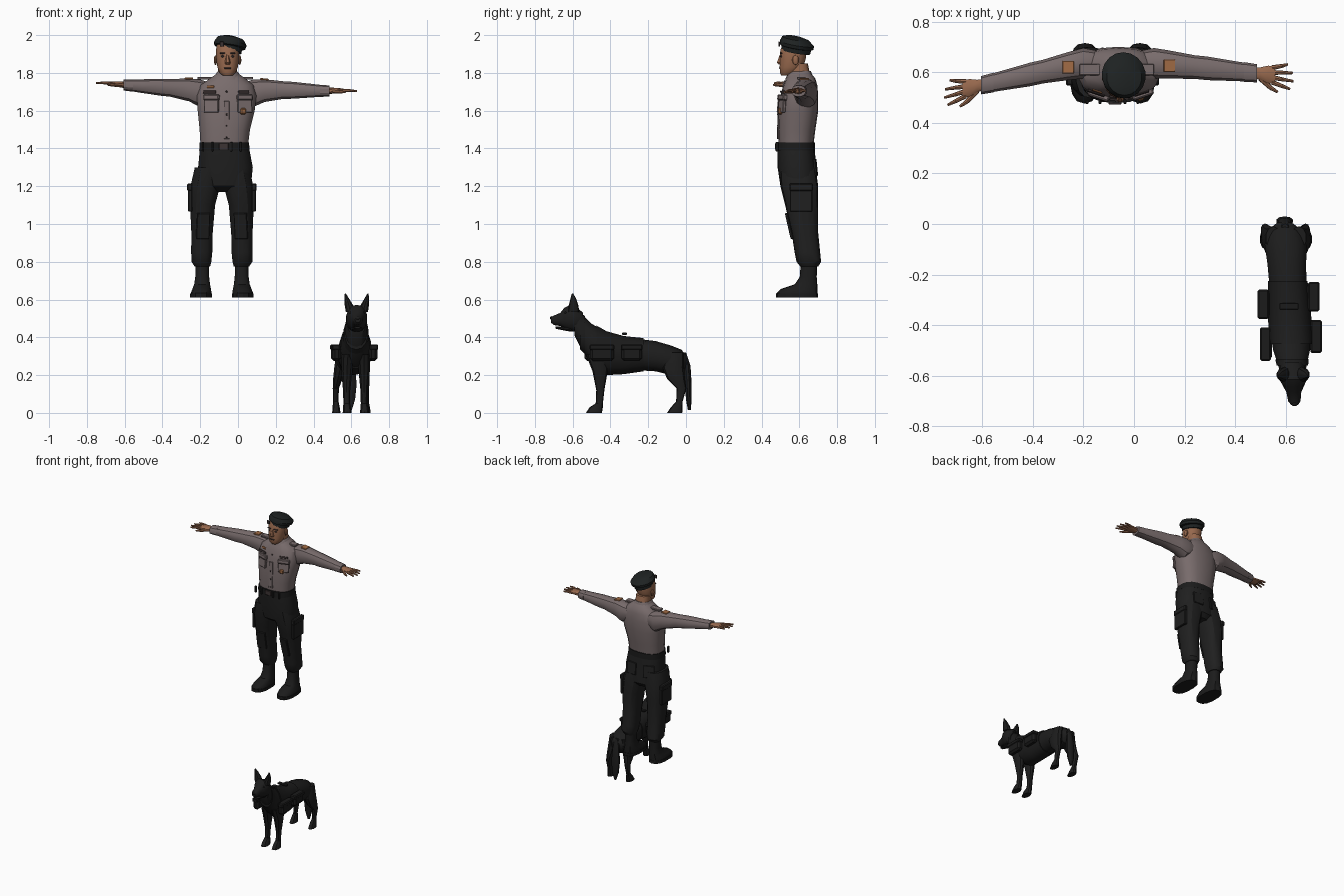
import bpy, bmesh, math
from mathutils import Vector, Matrix
from mathutils.bvhtree import BVHTree

cube = bpy.data.objects.get("Cube")
if cube:
    bpy.data.objects.remove(cube, do_unlink=True)


def material(name, r, g, b):
    m = bpy.data.materials.new(name)
    m.use_nodes = True
    m.diffuse_color = (r, g, b, 1)
    shader = m.node_tree.nodes["Principled BSDF"]
    shader.inputs["Base Color"].default_value = (r, g, b, 1)
    shader.inputs["Roughness"].default_value = 0.8
    return m


SHIRT = material("shirt grey", .19, .15, .15)
SKIN = material("skin brown", .31, .14, .075)
TROUSER = material("trouser black", .014, .014, .014)
LEATHER = material("leather black", .011, .011, .011)
BERET = material("beret charcoal", .013, .016, .016)
FUR = material("fur black", .012, .012, .012)
PATCH = material("patch orange", .36, .15, .06)
DARK = material("seam brown", .045, .033, .033)
made = []


def finish(name, bm, mat):
    bmesh.ops.recalc_face_normals(bm, faces=bm.faces)
    mesh = bpy.data.meshes.new(name)
    bm.to_mesh(mesh)
    tree = BVHTree.FromBMesh(bm)
    bm.free()
    mesh.materials.append(mat)
    ob = bpy.data.objects.new(name, mesh)
    bpy.context.collection.objects.link(ob)
    made.append(ob)
    return ob, tree


def loft(name, axis, rings, mat, sides=14, power=.8):
    """Skin rings given as (position, low u, high u, low v, high v)."""
    bm = bmesh.new()
    loops = []
    for pos, u0, u1, v0, v1 in rings:
        loop = []
        for i in range(sides):
            t = math.tau * (i + .5) / sides
            c, s = math.cos(t), math.sin(t)
            u = (u0 + u1) / 2 + (u1 - u0) / 2 * math.copysign(abs(c) ** power, c)
            v = (v0 + v1) / 2 + (v1 - v0) / 2 * math.copysign(abs(s) ** power, s)
            co = {"x": (pos, u, v), "y": (u, pos, v), "z": (u, v, pos)}[axis]
            loop.append(bm.verts.new(co))
        loops.append(loop)
    for a, b in zip(loops, loops[1:]):
        for i in range(sides):
            j = (i + 1) % sides
            bm.faces.new((a[i], a[j], b[j], b[i]))
    bm.faces.new(loops[0])
    bm.faces.new(loops[-1])
    return finish(name, bm, mat)


def box(name, loc, size, mat, rot=None, bevel=.2):
    bm = bmesh.new()
    bmesh.ops.create_cube(bm, size=1, matrix=Matrix.Diagonal((*size, 1)))
    bmesh.ops.bevel(bm, geom=bm.edges[:], offset=min(size) * bevel, segments=1, affect="EDGES")
    turn = rot.to_matrix().to_4x4() if rot else Matrix()
    bm.transform(Matrix.Translation(loc) @ turn)
    return finish(name, bm, mat)


def ball(name, loc, size, mat):
    bm = bmesh.new()
    bmesh.ops.create_uvsphere(bm, u_segments=10, v_segments=7, radius=1)
    bm.transform(Matrix.Translation(loc) @ Matrix.Diagonal((*size, 1)))
    return finish(name, bm, mat)


def rod(name, a, b, r1, r2, mat):
    a, b = Vector(a), Vector(b)
    bm = bmesh.new()
    bmesh.ops.create_cone(bm, cap_ends=True, segments=7, radius1=r1, radius2=r2, depth=(b - a).length)
    bm.transform(Matrix.Translation((a + b) / 2) @ (b - a).to_track_quat("Z", "Y").to_matrix().to_4x4())
    return finish(name, bm, mat)


def plate(tree, name, start, ray, w, h, mat, thick=.009):
    """Lay a thin plate on the surface hit by a ray."""
    hit, normal, _, _ = tree.ray_cast(Vector(start), Vector(ray))
    if hit:
        if normal.dot(Vector(ray)) > 0:
            normal = -normal
        box(name, hit, (w, h, thick), mat, normal.to_track_quat("Z", "Y"))


# Shirt and trouser seat
_, torso = loft("shirt_torso", "z", [
    (1.42, -.2, .055, .49, .675), (1.5, -.205, .065, .487, .685), (1.6, -.215, .09, .49, .7),
    (1.68, -.22, .1, .5, .7), (1.735, -.2, .085, .515, .695), (1.77, -.15, .04, .53, .685),
    (1.795, -.115, .005, .545, .665)], SHIRT, 18)
loft("shirt_collar", "z", [(1.765, -.13, .02, .525, .675), (1.8, -.115, .005, .54, .665),
                           (1.81, -.105, -.005, .55, .66)], SHIRT)
_, seat = loft("trouser_seat", "z", [
    (1.43, -.2, .055, .483, .678), (1.3, -.213, .08, .485, .69), (1.2, -.2, .07, .5, .695),
    (1.17, -.13, -.03, .54, .67)], TROUSER, 18)
loft("belt", "z", [(1.39, -.207, .063, .478, .683), (1.432, -.205, .06, .478, .683)], LEATHER, 18)
box("belt_buckle", (-.075, .477, 1.411), (.05, .01, .035), DARK)

# Shirt front details
FRONT = (0, 1, 0)
for x, side in ((-.14, "right"), (.035, "left")):
    plate(torso, side + "_chest_pocket", (x, 0, 1.635), FRONT, .08, .09, SHIRT, .016)
    plate(torso, side + "_pocket_flap", (x, 0, 1.67), FRONT, .086, .03, SHIRT, .026)
    plate(torso, side + "_pocket_seam", (x, 0, 1.654), FRONT, .08, .004, DARK, .022)
    box(side + "_epaulette", (x * 1.2 - .005, .61, 1.772), (.085, .045, .014), SHIRT)
plate(torso, "placket", (-.06, 0, 1.55), FRONT, .03, .2, SHIRT, .008)
for z in (1.46, 1.52, 1.58, 1.64, 1.7):
    plate(torso, "shirt_button", (-.06, 0, z), FRONT, .009, .009, DARK, .015)
plate(torso, "name_tag", (-.15, 0, 1.698), FRONT, .07, .016, DARK)
plate(torso, "ribbon_bar", (-.145, 0, 1.726), FRONT, .04, .013, PATCH)
plate(torso, "left_tag", (.03, 0, 1.698), FRONT, .06, .014, DARK)
plate(torso, "pocket_badge", (.025, 0, 1.597), FRONT, .03, .032, PATCH, .03)

# Sleeves and hands, each arm with its own sweep
for s, sy, sz, side in ((1, -.1, -.02, "left"), (-1, -.22, .06, "right")):
    def spot(d, dy=0, dz=0):
        k = max(0, d - .15)
        return Vector((-.06 + s * d, .635 + sy * k + dy, 1.712 + sz * k + dz))

    def arm_rings(table):
        rings = []
        for d, ry, rz, dz in table:
            p = spot(d, 0, dz)
            rings.append((p.x, p.y - ry, p.y + ry, p.z - rz, p.z + rz))
        return rings

    _, sleeve = loft(side + "_sleeve", "x", arm_rings([
        (.08, .05, .05, -.015), (.14, .062, .075, -.02), (.2, .057, .062, -.005), (.3, .048, .048, 0),
        (.35, .048, .046, 0), (.45, .041, .037, 0), (.53, .036, .029, 0)]), SHIRT, 12)
    loft(side + "_cuff", "x", arm_rings([(.495, .04, .033, 0), (.545, .037, .03, 0)]), SHIRT, 12)
    plate(sleeve, side + "_sleeve_patch", spot(.2, -.005, .3), (0, 0, -1), .05, .045, PATCH)
    loft(side + "_palm", "x", arm_rings([
        (.53, .022, .017, 0), (.56, .026, .016, .002), (.59, .036, .014, .003),
        (.618, .036, .011, .003)]), SKIN, 10)
    for i, tip in enumerate((.668, .687, .69, .677)):
        spread = .028 - .019 * i
        knuckle, middle = spot(.605, spread, .003), spot(.645, spread * 1.4, .005)
        rod(side + "_finger", knuckle, middle, .01, .008, SKIN)
        rod(side + "_fingertip", middle, spot(tip, spread * 1.7, .002), .008, .005, SKIN)
    rod(side + "_thumb", spot(.56, -.018), spot(.6, -.052, -.004), .012, .009, SKIN)
    rod(side + "_thumb_tip", spot(.6, -.052, -.004), spot(.628, -.066, -.004), .009, .005, SKIN)

# Neck, head and face
HX = -.055
loft("neck", "z", [(1.75, -.11, 0, .55, .665), (1.85, -.105, -.005, .545, .645)], SKIN)
loft("head", "z", [(z, HX - a, HX + a, y - b, y + b) for z, y, a, b in (
    (1.785, .53, .025, .025), (1.8, .542, .043, .046), (1.83, .558, .055, .063), (1.87, .565, .061, .069),
    (1.92, .57, .063, .072), (1.96, .575, .055, .06))], SKIN, 16, .9)
loft("nose", "z", [(1.845, HX - .015, HX + .015, .49, .53), (1.855, HX - .016, HX + .016, .48, .53),
                   (1.9, HX - .008, HX + .008, .497, .53)], SKIN, 8)
box("mouth", (HX, .499, 1.825), (.036, .012, .007), DARK)
for s in (-1, 1):
    ball("ear", (HX + s * .064, .58, 1.868), (.009, .018, .026), SKIN)
    ball("eye", (HX + s * .025, .505, 1.888), (.011, .007, .006), DARK)
    box("eyebrow", (HX + s * .026, .504, 1.904), (.03, .012, .006), DARK)

# Beret, sloping to the back and one side
beret, _ = loft("beret", "z", [
    (-.015, -.068, .068, -.078, .078), (.008, -.07, .07, -.08, .08), (.012, -.082, .086, -.09, .09),
    (.03, -.085, .09, -.093, .092), (.055, -.07, .07, -.085, .06), (.064, -.04, .03, -.06, .02)], BERET, 18, 1)
beret.location = (-.047, .583, 1.926)
beret.rotation_euler = (-.17, .14, 0)
box("beret_badge", (-.085, .493, 1.952), (.022, .009, .026), DARK)

# Legs, pockets and boots
LX = -.085


def leg(name, s, table, mat):
    return loft(name, "z", [(z, *sorted((LX + s * i, LX + s * o)), f, b) for z, i, o, f, b in table], mat)


for s, side in ((-1, "right"), (1, "left")):
    _, thigh = leg(side + "_trouser_leg", s, [
        (1.3, 0, .145, .495, .685), (1.2, .008, .168, .5, .7), (1.1, .035, .17, .525, .7),
        (.95, .048, .163, .56, .7), (.85, .05, .164, .575, .71), (.8, .055, .162, .585, .715),
        (.775, .062, .145, .605, .7)], TROUSER)
    leg(side + "_boot", s, [
        (.82, .068, .14, .61, .695), (.72, .067, .142, .602, .692), (.68, .062, .148, .575, .695),
        (.655, .057, .158, .5, .697), (.635, .054, .166, .48, .697), (.627, .054, .166, .48, .697)], LEATHER)
    leg(side + "_boot_sole", s, [(.61, .052, .169, .476, .7), (.632, .052, .169, .476, .7)], LEATHER)
    box(side + "_cargo_pocket", (LX + s * .168, .61, 1.14), (.022, .12, .15), TROUSER)
    box(side + "_cargo_flap", (LX + s * .17, .61, 1.195), (.028, .125, .04), TROUSER)
    plate(thigh, side + "_knee_panel", (LX + s * .1, 0, .99), FRONT, .07, .14, TROUSER, .014)
    plate(seat, side + "_back_pocket", (LX + s * .07, 1, 1.3), (0, -1, 0), .08, .09, TROUSER, .012)
    for x in (.05, .1):
        box(side + "_belt_loop", (LX + s * x, .482, 1.41), (.012, .014, .05), TROUSER)


# Dog, its spine angled slightly across the ground
def spine(y):
    return .595 - .055 * y


def along(name, table, mat, sides=14):
    return loft(name, "y", [(y, spine(y) - a, spine(y) + a, lo, hi) for y, a, lo, hi in table], mat, sides, .9)


along("dog_body", [
    (.005, .03, .25, .3), (-.025, .07, .205, .335), (-.08, .085, .2, .357), (-.16, .078, .22, .38),
    (-.24, .075, .225, .39), (-.33, .08, .21, .4), (-.42, .083, .205, .425), (-.5, .074, .26, .472),
    (-.55, .06, .33, .52), (-.59, .05, .41, .555)], FUR)
along("dog_head", [
    (-.545, .04, .44, .53), (-.58, .057, .43, .56), (-.615, .055, .432, .572), (-.645, .04, .447, .555),
    (-.665, .03, .46, .53), (-.7, .025, .465, .515), (-.715, .014, .478, .508)], FUR)
along("dog_jaw", [(-.61, .035, .43, .46), (-.65, .024, .437, .457), (-.692, .014, .446, .458)], FUR, 10)
ball("dog_nose", (spine(-.71), -.711, .502), (.013, .009, .01), LEATHER)
along("dog_vest", [(-.225, .08, .22, .396), (-.33, .086, .205, .407), (-.42, .089, .2, .432),
                   (-.475, .084, .235, .463)], LEATHER)
along("dog_collar", [(-.535, .068, .31, .512), (-.56, .063, .335, .532)], LEATHER)
box("vest_handle", (spine(-.32), -.325, .419), (.075, .025, .012), LEATHER)


def limb(name, s, table):
    return loft(name, "z", [(z, spine(f) + s * o - w, spine(f) + s * o + w, f, b)
                            for z, f, b, o, w in table], FUR, 10, .9)


limb("dog_tail", 0, [(.32, -.04, 0, 0, .015), (.25, -.012, .024, 0, .026), (.15, -.006, .03, 0, .034),
                     (.07, 0, .03, 0, .026), (.015, .01, .025, 0, .008)])
for s, side, shift in ((-1, "right", -.03), (1, "left", 0)):
    limb(side + "_front_dog_leg", s, [
        (.31, -.53, -.4, .042, .035), (.22, -.495, -.415, .046, .031), (.12, -.475, -.432, .046, .02),
        (.05, -.478, -.44, .046, .018), (.03, -.51, -.44, .046, .022), (0, -.53, -.445, .046, .025)])
    limb(side + "_hind_dog_leg", s, [
        (.32, -.1, -.01, .05, .03), (.24, -.125, -.01, .06, .034), (.18, -.1, -.005, .072, .026),
        (.13, -.05, .002, .08, .017), (.06, -.052, -.018, .08, .015), (.03, -.08, -.018, .08, .02),
        (0, -.1, -.02, .08, .023)])
    limb(side + "_dog_ear", s, [(.535, -.625, -.565, .034, .026), (.57, -.62, -.57, .042, .023),
                                (.605, -.612, -.582, .053, .013), (.632, -.604, -.597, .06, .003)])
    ball(side + "_dog_eye", (spine(-.64) + s * .034, -.637, .53), (.007, .008, .006), LEATHER)
    for y, length in ((-.287, .11), (-.445, .125)):
        x = spine(y) + s * .096
        box(side + "_vest_pouch", (x, y + shift, .318), (.045, length, .085), LEATHER, bevel=.3)
        box(side + "_pouch_flap", (x + s * .004, y + shift, .348), (.045, length + .006, .03), LEATHER)

# Soft shading with crisp edges
bpy.ops.object.select_all(action="DESELECT")
for ob in made:
    ob.select_set(True)
bpy.context.view_layer.objects.active = made[0]
bpy.ops.object.shade_smooth_by_angle(angle=math.radians(32))
